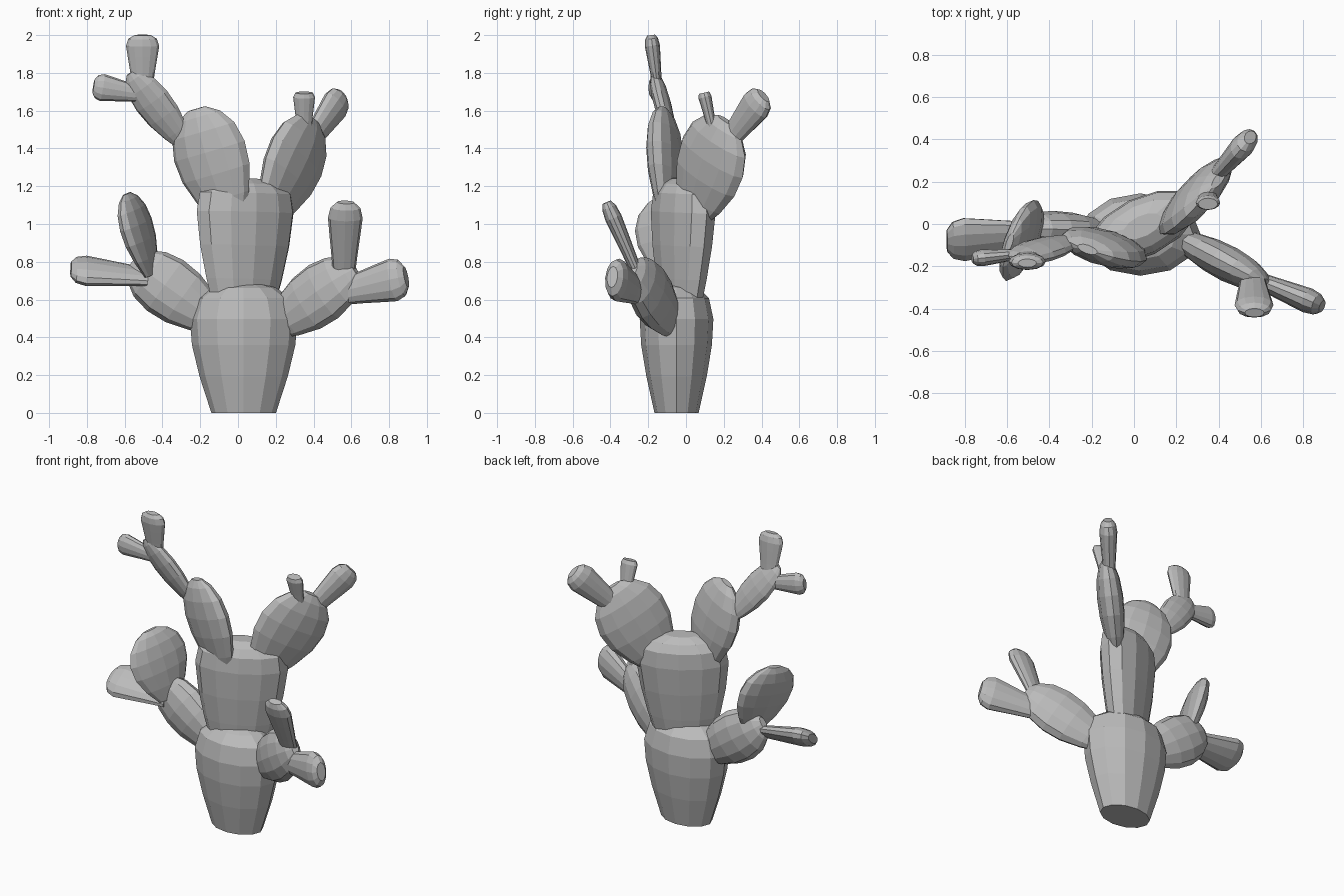
import bpy
import bmesh
from math import cos, sin, pi
from mathutils import Vector

start_cube = bpy.data.objects.get("Cube")
if start_cube:
    bpy.data.objects.remove(start_cube, do_unlink=True)

# One plain grey for the whole plant
grey = bpy.data.materials.new("plain_grey")
grey.use_nodes = True
colour = (0.5, 0.5, 0.5, 1)
grey.diffuse_color = colour
grey.node_tree.nodes["Principled BSDF"].inputs["Base Color"].default_value = colour

# Profiles: (fraction of length, fraction of full width)
TRUNK = [(0, .6), (.28, .82), (.52, .96), (.72, 1), (.88, .88), (.96, .6), (1, .25)]
BROAD = [(0, .6), (.25, .78), (.5, .92), (.75, 1), (.89, .94), (.96, .72), (1, .35)]
LEAF = [(0, .4), (.2, .72), (.42, .95), (.62, 1), (.8, .88), (.93, .6), (1, .25)]
STUB = [(0, .6), (.3, .74), (.6, .9), (.8, 1), (.93, .86), (1, .5)]
FLARE = [(0, .6), (.5, .8), (.9, 1), (1, .8)]


def pad(name, base, tip, facing, half_width, half_depth, profile=LEAF, sides=12):
    """Flattened lathe shape running from base to tip, its flat side turned to facing."""
    base, tip = Vector(base), Vector(tip)
    axis = (tip - base).normalized()
    depth = Vector(facing)
    depth = (depth - axis * depth.dot(axis)).normalized()
    across = depth.cross(axis)
    bm = bmesh.new()
    rings = []
    for t, r in profile:
        centre = base.lerp(tip, t)
        ring = []
        for i in range(sides):
            a = 2 * pi * i / sides
            offset = across * cos(a) * half_width + depth * sin(a) * half_depth
            ring.append(bm.verts.new(centre + offset * r))
        rings.append(ring)
    for low, high in zip(rings, rings[1:]):
        for i in range(sides):
            j = (i + 1) % sides
            bm.faces.new((low[i], low[j], high[j], high[i]))
    bm.faces.new(rings[0])
    bm.faces.new(rings[-1])
    bmesh.ops.recalc_face_normals(bm, faces=bm.faces)
    mesh = bpy.data.meshes.new(name)
    bm.to_mesh(mesh)
    bm.free()
    mesh.materials.append(grey)
    obj = bpy.data.objects.new(name, mesh)
    bpy.context.collection.objects.link(obj)
    return obj


FRONT = (0, -1, 0)

# Trunk
pad("lower_trunk", (.03, -.05, 0), (.03, -.05, .69), FRONT, .285, .195, TRUNK)
pad("upper_trunk", (.03, -.03, .53), (.04, -.01, 1.24), (.44, -.9, 0), .285, .14, BROAD)

# Tall branch on the right
tall = (-.35, -1, 0)
pad("tall_branch_pad", (-.04, -.1, 1.02), (-.22, -.12, 1.61), tall, .205, .08)
pad("tall_branch_middle", (-.27, -.07, 1.41), (-.57, -.165, 1.8), tall, .1, .045)
pad("tall_branch_top", (-.505, -.15, 1.72), (-.505, -.185, 2), FRONT, .088, .04, STUB)
pad("tall_branch_nub", (-.53, -.14, 1.69), (-.765, -.165, 1.73), FRONT, .072, .04, STUB)

# Upper branch on the left
upper = (.8, -.6, 0)
pad("upper_branch_pad", (.16, .03, 1.03), (.4, .21, 1.55), upper, .225, .08)
pad("upper_branch_nub", (.35, .15, 1.46), (.35, .095, 1.695), FRONT, .058, .035, FLARE)
pad("upper_branch_tip", (.37, .21, 1.42), (.55, .41, 1.68), upper, .092, .055, STUB)

# Low arm on the left
left = (-.45, -.9, 0)
pad("left_arm", (.18, -.05, .45), (.62, -.28, .76), left, .165, .085)
pad("left_arm_upper_pad", (.56, -.24, .7), (.57, -.42, 1.115), FRONT, .092, .045, STUB)
pad("left_arm_outer_pad", (.55, -.25, .64), (.89, -.39, .72), left, .115, .06, STUB)

# Low arm on the right
pad("right_arm", (-.1, -.04, .47), (-.56, -.02, .8), FRONT, .165, .09)
pad("right_arm_upper_pad", (-.46, -.06, .73), (-.59, -.09, 1.16), (.93, -.35, .2), .205, .06)
pad("right_arm_outer_pad", (-.48, -.05, .72), (-.885, -.08, .76), (0, -.55, .83), .12, .055, STUB)
